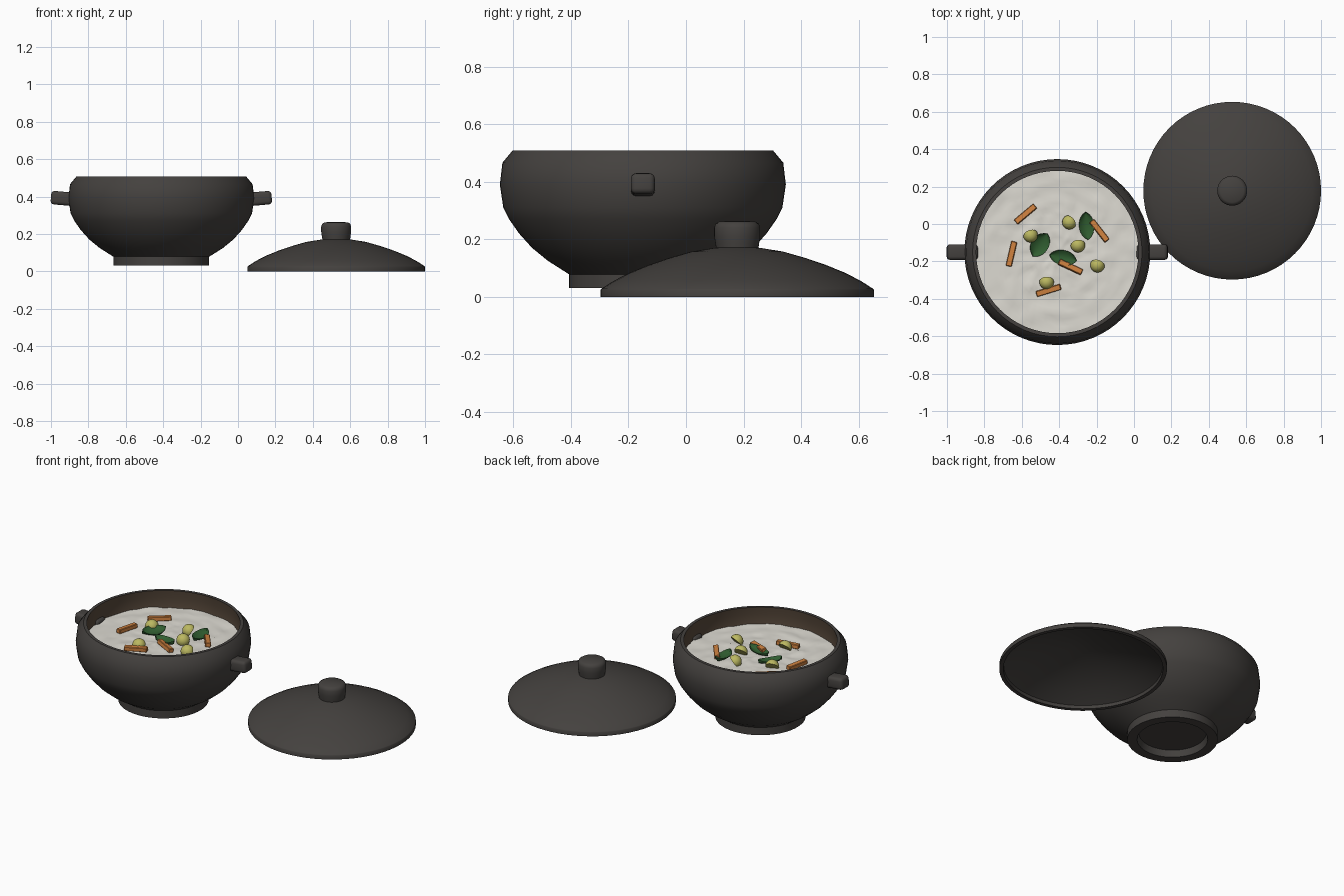
import bpy, bmesh, math, random
from mathutils import Vector, Matrix, noise

if "Cube" in bpy.data.objects:
    bpy.data.objects.remove(bpy.data.objects["Cube"])

random.seed(3)
POT = Vector((-0.41, -0.15, 0))
LID = Vector((0.525, 0.178, 0))
SOUP_Z = 0.40


def mat(name, col):
    m = bpy.data.materials.new(name)
    m.diffuse_color = (*col, 1)
    m.use_nodes = True
    m.node_tree.nodes["Principled BSDF"].inputs["Base Color"].default_value = m.diffuse_color
    return m


CLAY = mat("dark_clay", (0.058, 0.053, 0.049))
GLAZE = mat("brown_glaze", (0.10, 0.068, 0.045))
CREAM = mat("cream_soup", (0.72, 0.70, 0.64))
CARROT = mat("carrot_orange", (0.62, 0.22, 0.05))
LEAF = mat("leaf_green", (0.03, 0.11, 0.03))
SPROUT = mat("pale_green", (0.50, 0.48, 0.12))


def finish(bm, name, material, loc, rot=(0, 0, 0), angle=40):
    bmesh.ops.remove_doubles(bm, verts=bm.verts, dist=1e-5)
    bmesh.ops.recalc_face_normals(bm, faces=bm.faces)
    me = bpy.data.meshes.new(name)
    bm.to_mesh(me)
    bm.free()
    ob = bpy.data.objects.new(name, me)
    bpy.context.collection.objects.link(ob)
    me.materials.append(material)
    ob.location, ob.rotation_euler = loc, rot
    bpy.ops.object.select_all(action='DESELECT')
    ob.select_set(True)
    bpy.context.view_layer.objects.active = ob
    bpy.ops.object.shade_smooth_by_angle(angle=math.radians(angle))
    return ob


def lathe(name, profile, material, loc, steps=64):
    bm = bmesh.new()
    vs = [bm.verts.new((r, 0, z)) for r, z in profile]
    es = [bm.edges.new(p) for p in zip(vs, vs[1:])]
    bmesh.ops.spin(bm, geom=vs + es, cent=(0, 0, 0), axis=(0, 0, 1),
                   angle=2 * math.pi, steps=steps)
    return finish(bm, name, material, loc)


# Pot: hollow foot, belly, rim and glazed inside
bowl = lathe("bowl", [
    (0, 0.07), (0.19, 0.07), (0.20, 0.03), (0.256, 0.03), (0.256, 0.078),
    (0.33, 0.125), (0.385, 0.17), (0.43, 0.22), (0.465, 0.27), (0.485, 0.31),
    (0.497, 0.39), (0.488, 0.466), (0.453, 0.508), (0.434, 0.508),
    (0.442, 0.46), (0.445, 0.39), (0.43, 0.32), (0.38, 0.23),
    (0.28, 0.14), (0, 0.10)], CLAY, POT)
bowl.data.materials.append(GLAZE)
for f in bowl.data.polygons:
    c = f.center
    if c.z > 0.1 and f.normal.xy.dot(c.xy) < 0:
        f.material_index = 1

# Lug handles, tilted up a little and reaching through the wall
for side, name in ((-1, "handle_left"), (1, "handle_right")):
    bm = bmesh.new()
    bmesh.ops.create_cube(bm, size=1, matrix=Matrix.Diagonal((0.165, 0.083, 0.072, 1)))
    bmesh.ops.bevel(bm, geom=bm.edges[:], offset=0.018, segments=3,
                    profile=0.5, affect='EDGES')
    finish(bm, name, CLAY, POT + Vector((side * 0.508, 0, 0.388)),
           (0, -side * math.radians(5), 0))

# Lid: thin dome with a short skirt, plus knob
lathe("lid", [
    (0, 0.178), (0.08, 0.17), (0.16, 0.157), (0.237, 0.135), (0.31, 0.11),
    (0.376, 0.083), (0.43, 0.055), (0.472, 0.028), (0.475, 0.024), (0.475, 0),
    (0.452, 0), (0.45, 0.02), (0.37, 0.062), (0.237, 0.113), (0.08, 0.148),
    (0, 0.154)], CLAY, LID)
lathe("lid_knob", [
    (0, 0.165), (0.073, 0.165), (0.076, 0.185), (0.080, 0.21), (0.080, 0.24),
    (0.075, 0.254), (0.062, 0.262), (0, 0.264)], CLAY, LID, 40)

# Soup: polar disc with gentle ripples
soup = lathe("soup", [(0.44 * i / 22, 0) for i in range(23)], CREAM,
             POT + Vector((0, 0, SOUP_Z)), 72)
for v in soup.data.vertices:
    v.co.z = 0.007 * noise.noise(v.co * 14) + 0.004 * noise.noise(v.co * 35)

# Carrot sticks: x, y, heading
for i, (x, y, a) in enumerate([(-0.58, 0.053, 40), (-0.655, -0.16, 77),
                               (-0.457, -0.355, 17), (-0.34, -0.23, -25),
                               (-0.185, -0.037, -52)]):
    bm = bmesh.new()
    bmesh.ops.create_cube(bm, size=1, matrix=Matrix.Diagonal((0.135, 0.031, 0.026, 1)))
    bmesh.ops.bevel(bm, geom=bm.edges[:], offset=0.003, segments=1, affect='EDGES')
    finish(bm, f"carrot_stick_{i + 1}", CARROT, (x, y, SOUP_Z + 0.013),
           (random.uniform(-.2, .2), random.uniform(-.08, .08), math.radians(a)), 30)

# Halved sprouts: hemispheres with the cut face tipped sideways
for i, (x, y, a) in enumerate([(-0.553, -0.06, 20), (-0.345, 0.01, -50),
                               (-0.30, -0.113, 10), (-0.195, -0.22, -20),
                               (-0.467, -0.31, 0)]):
    bm = bmesh.new()
    bmesh.ops.create_uvsphere(bm, u_segments=20, v_segments=12, radius=0.039)
    bmesh.ops.bisect_plane(bm, geom=bm.verts[:] + bm.edges[:] + bm.faces[:],
                           plane_co=(0, 0, -0.004), plane_no=(0, 0, 1), clear_inner=True)
    bmesh.ops.holes_fill(bm, edges=[e for e in bm.edges if e.is_boundary])
    finish(bm, f"sprout_half_{i + 1}", SPROUT, (x, y, SOUP_Z + 0.015),
           (math.radians(-50), 0, math.radians(a + 180)))

# Leaves: pointed ovals, cupped: x, y, heading, length, width
for i, (x, y, a, ln, wd) in enumerate([(-0.505, -0.11, 58, 0.145, 0.095),
                                       (-0.255, -0.01, 95, 0.15, 0.08),
                                       (-0.377, -0.18, -12, 0.15, 0.08)]):
    bm = bmesh.new()
    bmesh.ops.create_grid(bm, x_segments=16, y_segments=8, size=1)
    for v in bm.verts:
        u, w = v.co.x, v.co.y
        half = wd / 2 * max(0, 1 - abs(u) ** 2.2) ** 0.75
        v.co = (u * ln / 2, w * half, 0.016 * w * w + 0.012 * u * u)
    bmesh.ops.solidify(bm, geom=bm.faces[:], thickness=0.004)
    finish(bm, f"leaf_{i + 1}", LEAF, (x, y, SOUP_Z + 0.007),
           (random.uniform(-.15, .15), random.uniform(-.1, .1), math.radians(a)))
